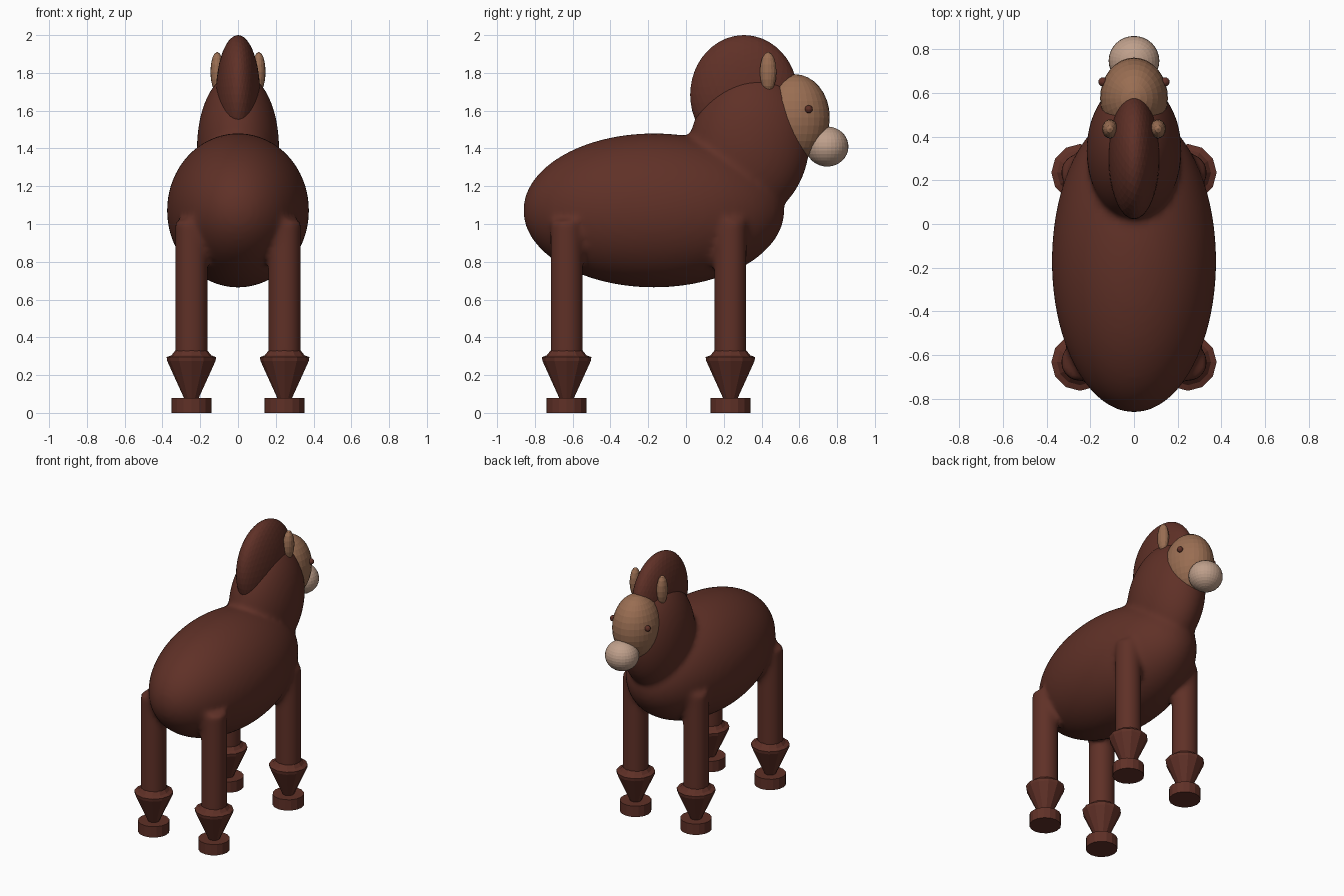
import bpy
import bmesh
import math
from mathutils import Matrix, Vector

cube = bpy.data.objects.get("Cube")
if cube:
    bpy.data.objects.remove(cube, do_unlink=True)


def material(name, rgb):
    mat = bpy.data.materials.new(name)
    mat.use_nodes = True
    color = (*rgb, 1.0)
    mat.diffuse_color = color
    mat.node_tree.nodes["Principled BSDF"].inputs["Base Color"].default_value = color
    return mat


brown = material("chestnut brown", (0.115, 0.03, 0.02))
tan = material("tan", (0.32, 0.155, 0.085))
pale = material("pale pink", (0.52, 0.35, 0.26))


def placed(loc, size=(1, 1, 1), tilt=0):
    """Matrix for a scaled shape, tilted in degrees about x."""
    return (Matrix.Translation(Vector(loc)) @ Matrix.Rotation(math.radians(tilt), 4, "X")
            @ Matrix.Diagonal((*size, 1)))


def finish(bm, name, mat, smooth=False):
    bmesh.ops.recalc_face_normals(bm, faces=bm.faces[:])
    mesh = bpy.data.meshes.new(name)
    bm.to_mesh(mesh)
    bm.free()
    mesh.materials.append(mat)
    obj = bpy.data.objects.new(name, mesh)
    bpy.context.collection.objects.link(obj)
    for face in mesh.polygons:
        face.use_smooth = smooth
    return obj


def ellipsoid(name, mat, loc, size, tilt=0, segments=32):
    bm = bmesh.new()
    bmesh.ops.create_uvsphere(bm, u_segments=segments, v_segments=segments // 2,
                              radius=1, matrix=placed(loc, size, tilt))
    return finish(bm, name, mat)


LEG_X = 0.247
LEGS = {"front": 0.235, "rear": -0.632}
SIDES = {"left": 1, "right": -1}

# Barrel, neck and upper legs blended into one skin
bm = bmesh.new()
for loc, size, tilt in [((0, -0.17, 1.072), (0.376, 0.692, 0.408), 0),
                        ((0, 0.335, 1.41), (0.217, 0.318, 0.40), -10)]:
    bmesh.ops.create_uvsphere(bm, u_segments=64, v_segments=32, radius=1,
                              matrix=placed(loc, size, tilt))
for y in LEGS.values():
    for side in SIDES.values():
        bmesh.ops.create_cone(bm, cap_ends=True, segments=24, radius1=0.087,
                              radius2=0.087, depth=0.74,
                              matrix=placed((side * LEG_X, y, 0.65)))
body = finish(bm, "body", brown, smooth=True)
remesh = body.modifiers.new("blend", "REMESH")
remesh.mode = "VOXEL"
remesh.voxel_size = 0.018
remesh.use_smooth_shade = True
soften = body.modifiers.new("soften", "SMOOTH")
soften.factor = 0.5
soften.iterations = 8


def lathe(name, profile, x, y, sides=12):
    """Turn a (radius, height) profile and cap both ends."""
    bm = bmesh.new()
    rings = []
    for radius, z in profile:
        rings.append([bm.verts.new((x + radius * math.cos(math.tau * i / sides),
                                    y + radius * math.sin(math.tau * i / sides), z))
                      for i in range(sides)])
    for low, high in zip(rings, rings[1:]):
        for i in range(sides):
            j = (i + 1) % sides
            bm.faces.new((low[i], low[j], high[j], high[i]))
    bm.faces.new(rings[0])
    bm.faces.new(rings[-1])
    return finish(bm, name, brown)


# Flared fetlocks and flat hooves
for end, y in LEGS.items():
    for label, side in SIDES.items():
        x = side * LEG_X
        lathe(f"{end}_{label}_fetlock",
              [(0.035, 0.07), (0.128, 0.275), (0.131, 0.295), (0.105, 0.305), (0.085, 0.33)], x, y)
        lathe(f"{end}_{label}_hoof", [(0.106, 0), (0.106, 0.08)], x, y, sides=16)

# Head and muzzle
ellipsoid("head", tan, (0, 0.575, 1.565), (0.155, 0.186, 0.228))
ellipsoid("muzzle", pale, (0, 0.747, 1.41), (0.116, 0.113, 0.106))

# Faceted mane crest
bm = bmesh.new()
bmesh.ops.create_icosphere(bm, subdivisions=4, radius=1,
                           matrix=placed((0, 0.307, 1.685), (0.117, 0.285, 0.315)))
finish(bm, "mane", brown)

# Ears and eyes
for label, side in SIDES.items():
    ellipsoid(f"{label}_ear", tan, (side * 0.11, 0.435, 1.805), (0.036, 0.044, 0.106), segments=16)
    ellipsoid(f"{label}_eye", brown, (side * 0.142, 0.65, 1.608), (0.021, 0.021, 0.021), segments=16)
